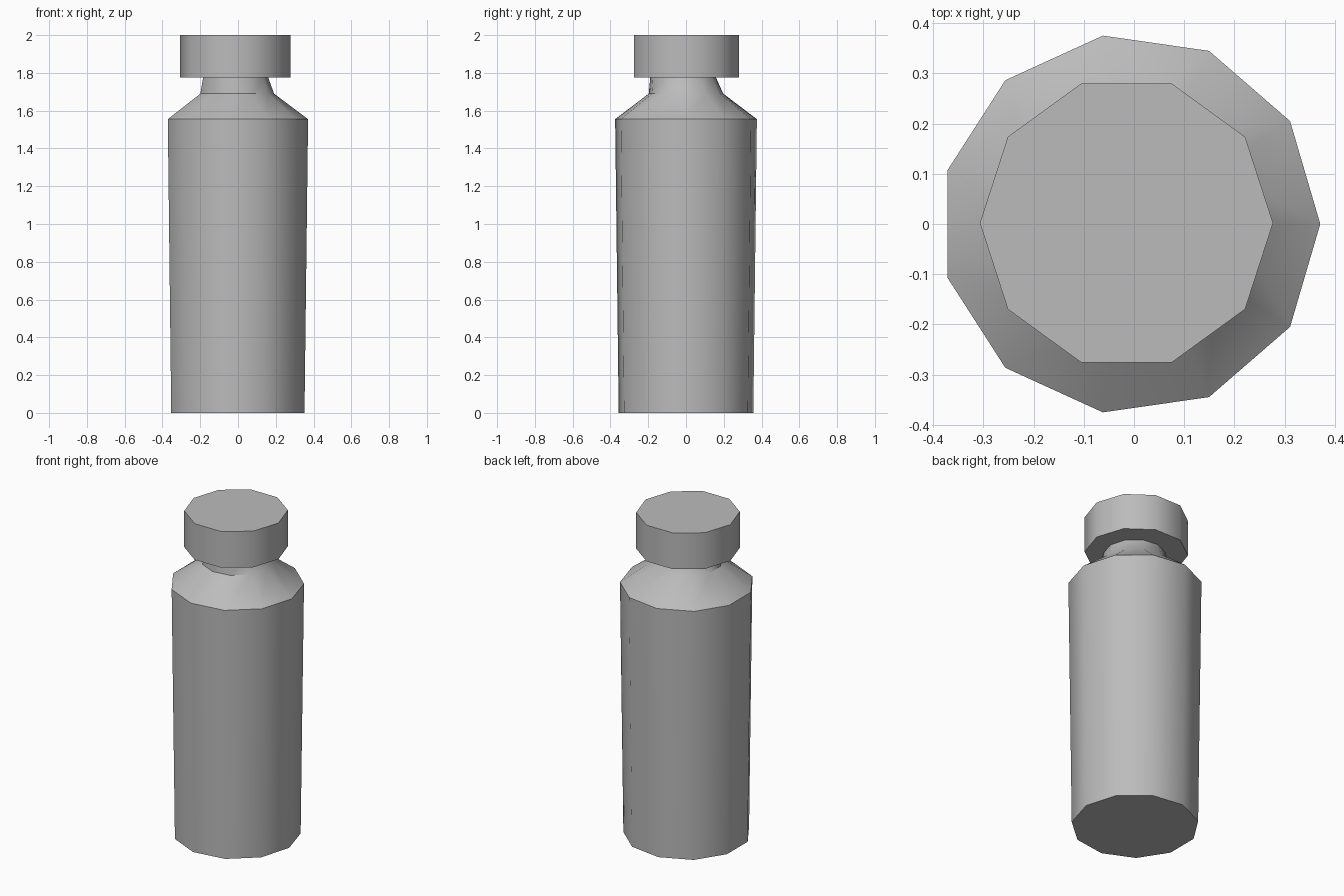
import bpy, bmesh, math

cube = bpy.data.objects.get("Cube")
if cube:
    bpy.data.objects.remove(cube, do_unlink=True)

grey = bpy.data.materials.new("plain grey")
grey.use_nodes = True
GREY = (0.5, 0.5, 0.5, 1)
grey.diffuse_color = GREY
grey.node_tree.nodes["Principled BSDF"].inputs["Base Color"].default_value = GREY


def lathe(name, sides, rings):
    """Capped stack of polygon rings, each given as (centre x, centre y, radius, z)."""
    bm = bmesh.new()
    loops = []
    for cx, cy, r, z in rings:
        angles = [2 * math.pi * i / sides for i in range(sides)]
        loops.append([bm.verts.new((cx + r * math.cos(a), cy + r * math.sin(a), z))
                      for a in angles])
    for low, high in zip(loops, loops[1:]):
        for i in range(sides):
            j = (i + 1) % sides
            bm.faces.new((low[i], low[j], high[j], high[i]))
    bm.faces.new(loops[0][::-1])
    bm.faces.new(loops[-1])
    mesh = bpy.data.meshes.new(name)
    bm.to_mesh(mesh)
    bm.free()
    mesh.materials.append(grey)
    obj = bpy.data.objects.new(name, mesh)
    bpy.context.collection.objects.link(obj)
    bpy.ops.object.select_all(action="DESELECT")
    obj.select_set(True)
    bpy.context.view_layer.objects.active = obj
    bpy.ops.object.shade_smooth_by_angle(angle=math.radians(40))
    return obj


# Tapered body, sloping shoulder and slightly off-centre neck
lathe("bottle_body", 11, [
    (-0.008, 0, 0.36, 0),
    (-0.008, 0, 0.379, 1.555),
    (-0.008, 0, 0.199, 1.69),
    (-0.016, -0.015, 0.176, 1.775),
])

# Ten-sided cap
lathe("bottle_cap", 10, [
    (-0.015, 0.002, 0.292, 1.775),
    (-0.015, 0.002, 0.292, 2.0),
])
